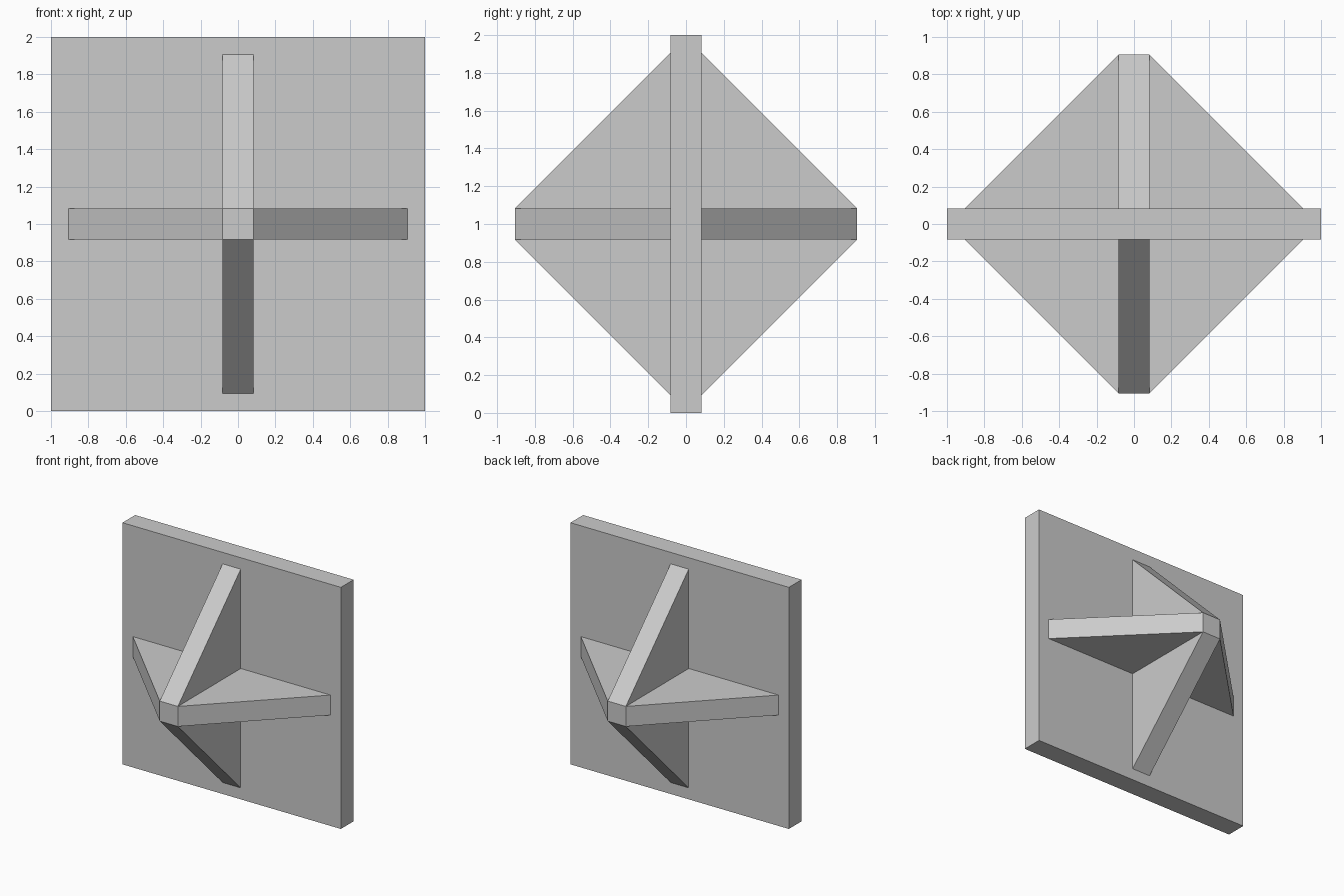
import bpy
import bmesh
from math import pi
from mathutils import Matrix, Vector

HALF = 0.083     # half thickness of plate and fins
REACH = 0.905    # how far the fins extend from the centre
CENTRE = Matrix.Translation((0, 0, 1))

cube = bpy.data.objects.get("Cube")
if cube:
    bpy.data.objects.remove(cube, do_unlink=True)

grey = bpy.data.materials.new("plain_grey")
grey.use_nodes = True
colour = (0.6, 0.6, 0.6, 1)
grey.diffuse_color = colour
grey.node_tree.nodes["Principled BSDF"].inputs["Base Color"].default_value = colour


def finish(name, bm):
    """Turn a bmesh into a flat-shaded grey object."""
    bmesh.ops.transform(bm, matrix=CENTRE, verts=bm.verts)
    bmesh.ops.recalc_face_normals(bm, faces=bm.faces)
    mesh = bpy.data.meshes.new(name)
    bm.to_mesh(mesh)
    bm.free()
    mesh.materials.append(grey)
    bpy.context.collection.objects.link(bpy.data.objects.new(name, mesh))


def box(name, size):
    bm = bmesh.new()
    bmesh.ops.create_cube(bm, size=1, matrix=Matrix.Diagonal((*size, 1)))
    finish(name, bm)


def fin(name, side, angle):
    """Triangular wedge between the plate and the core, turned about y."""
    bm = bmesh.new()
    profile = [(HALF, HALF), (HALF, REACH), (REACH, HALF)]
    face = bm.faces.new([bm.verts.new((-HALF, side * y, z)) for y, z in profile])
    ext = bmesh.ops.extrude_face_region(bm, geom=[face])
    moved = [g for g in ext["geom"] if isinstance(g, bmesh.types.BMVert)]
    bmesh.ops.translate(bm, verts=moved, vec=Vector((2 * HALF, 0, 0)))
    bmesh.ops.transform(bm, matrix=Matrix.Rotation(angle, 4, "Y"), verts=bm.verts)
    finish(name, bm)


# Square plate and the square bar through its middle
box("plate", (2, 2 * HALF, 2))
box("core_bar", (2 * HALF, 2 * REACH, 2 * HALF))

# Four fins on each face of the plate
for side_name, side in (("front", -1), ("back", 1)):
    for i, place in enumerate(("top", "left", "bottom", "right")):
        fin(f"{side_name}_{place}_fin", side, i * pi / 2)
